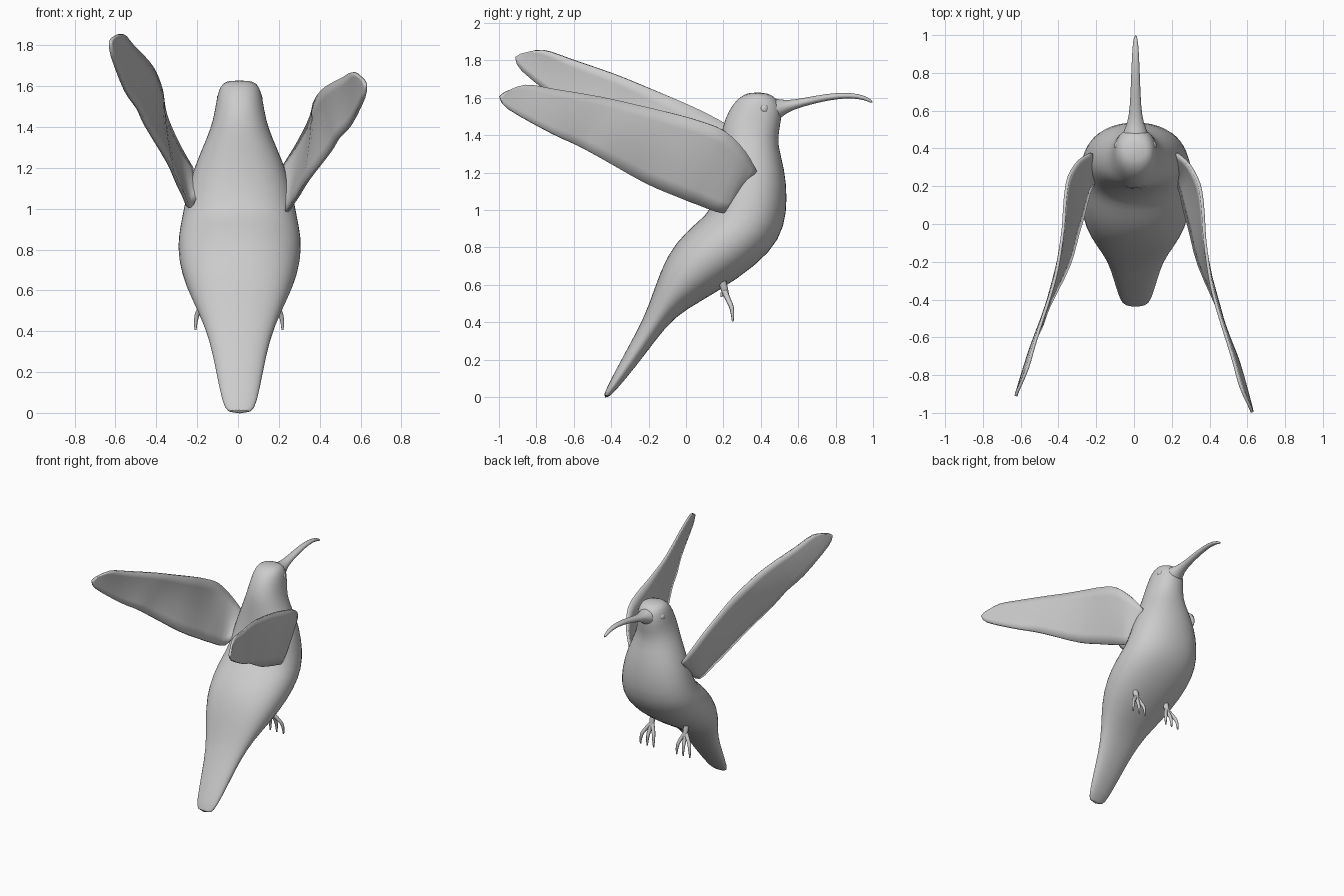
import bpy, bmesh, math
from mathutils import Vector, Matrix

cube = bpy.data.objects.get("Cube")
if cube:
    bpy.data.objects.remove(cube)

grey = bpy.data.materials.new("plain grey")
grey.use_nodes = True
COLOUR = (0.6, 0.6, 0.6, 1)
grey.diffuse_color = COLOUR
grey.node_tree.nodes["Principled BSDF"].inputs["Base Color"].default_value = COLOUR


def finish(name, bm, angle=60, subsurf=0, thickness=0):
    """Turn a bmesh into a smooth shaded object."""
    bmesh.ops.recalc_face_normals(bm, faces=bm.faces)
    mesh = bpy.data.meshes.new(name)
    bm.to_mesh(mesh)
    bm.free()
    mesh.materials.append(grey)
    ob = bpy.data.objects.new(name, mesh)
    bpy.context.collection.objects.link(ob)
    if thickness:
        mod = ob.modifiers.new("thickness", "SOLIDIFY")
        mod.thickness, mod.offset = thickness, 0
    if subsurf:
        mod = ob.modifiers.new("smooth", "SUBSURF")
        mod.levels = mod.render_levels = subsurf
    bpy.ops.object.select_all(action="DESELECT")
    bpy.context.view_layer.objects.active = ob
    ob.select_set(True)
    bpy.ops.object.shade_smooth_by_angle(angle=math.radians(angle))
    return ob


def bridge(bm, rows, closed):
    """Fill quads between successive rows of vertices."""
    for a, b in zip(rows, rows[1:]):
        n = len(a)
        for i in range(n if closed else n - 1):
            j = (i + 1) % n
            bm.faces.new((a[i], a[j], b[j], b[i]))


def loft(name, sections, count=20, power=0.92):
    """Skin rounded sections given as back y, z, front y, z, half width."""
    bm = bmesh.new()
    rows = []
    for by, bz, fy, fz, w in sections:
        mid = Vector((.008, (by + fy) / 2, (bz + fz) / 2))
        half = Vector((0, (fy - by) / 2, (fz - bz) / 2))
        row = []
        for i in range(count):
            t = math.tau * i / count
            c, s = (math.copysign(abs(v) ** power, v) for v in (math.cos(t), math.sin(t)))
            row.append(bm.verts.new(mid + half * c + Vector((w * s, 0, 0))))
        rows.append(row)
    bridge(bm, rows, True)
    bm.faces.new(rows[0])
    bm.faces.new(rows[-1])
    return finish(name, bm, subsurf=1)


# Body, tail and head in one skin
loft("body", [
    (-.445, .0, -.42, -.008, .06),
    (-.42, .06, -.37, .04, .085),
    (-.33, .23, -.27, .16, .115),
    (-.22, .43, -.165, .30, .148),
    (-.17, .58, -.06, .43, .205),
    (-.10, .77, .08, .51, .27),
    (0, .885, .28, .63, .305),
    (.07, .945, .46, .775, .305),
    (.13, 1.0, .53, .91, .285),
    (.165, 1.12, .545, 1.06, .26),
    (.18, 1.24, .53, 1.22, .215),
    (.185, 1.35, .49, 1.35, .16),
    (.19, 1.44, .50, 1.43, .13),
    (.225, 1.53, .52, 1.53, .115),
    (.275, 1.60, .49, 1.595, .10),
    (.34, 1.632, .44, 1.627, .065),
])

# Long curved bill flaring into the face
loft("bill", [
    (.39, 1.61, .41, 1.45, .095),
    (.48, 1.60, .49, 1.47, .07),
    (.53, 1.585, .535, 1.52, .044),
    (.62, 1.597, .625, 1.553, .03),
    (.76, 1.625, .765, 1.588, .025),
    (.88, 1.630, .88, 1.600, .02),
    (.96, 1.612, .955, 1.588, .015),
    (1.005, 1.580, .995, 1.568, .007),
], count=12, power=1)

# Wing stations: leading point and trailing point
STATIONS = [
    ((.225, .375, 1.21), (.195, .265, 1.06)),
    ((.29, .315, 1.315), (.235, .205, .985)),
    ((.345, .21, 1.42), (.27, .06, 1.03)),
    ((.365, .075, 1.475), (.295, -.03, 1.065)),
    ((.375, -.085, 1.52), (.345, -.22, 1.145)),
    ((.405, -.3, 1.57), (.45, -.46, 1.28)),
    ((.445, -.46, 1.605), (.49, -.58, 1.345)),
    ((.52, -.70, 1.645), (.55, -.72, 1.41)),
    ((.565, -.86, 1.668), (.615, -.95, 1.54)),
    ((.615, -.97, 1.63), (.625, -.997, 1.607)),
]


def smooth_path(points, steps=3):
    """Smooth path through the given points."""
    pts = [Vector(p) for p in points]
    last = len(pts) - 1
    path = []
    for i in range(last):
        p0, p1, p2, p3 = pts[max(i - 1, 0)], pts[i], pts[i + 1], pts[min(i + 2, last)]
        for k in range(steps):
            t = k / steps
            path.append(p1 + (p2 - p0) * t / 2
                        + (p0 * 2 - p1 * 5 + p2 * 4 - p3) * t ** 2 / 2
                        + (p1 * 3 - p0 - p2 * 3 + p3) * t ** 3 / 2)
    return path + [pts[-1]]


def wing(name, side, lift):
    """Thin cambered wing, raised about the shoulder."""
    bm = bmesh.new()
    rows = []
    for a, b in zip(*(smooth_path(edge) for edge in zip(*STATIONS))):
        row = []
        for i in range(7):
            t = i / 6
            p = a.lerp(b, t)
            p.x += 0.02 * (a - b).length * math.sin(math.pi * t)
            row.append(bm.verts.new(p))
        rows.append(row)
    bridge(bm, rows, False)
    shoulder = Vector((0, .3, 1.2))
    bmesh.ops.rotate(bm, verts=bm.verts, cent=shoulder,
                     matrix=Matrix.Rotation(-math.radians(lift), 3, "X"))
    bmesh.ops.scale(bm, verts=bm.verts, vec=(side, 1, 1))
    finish(name, bm, angle=40, thickness=0.016)


wing("left_wing", 1, 0)
wing("right_wing", -1, 9.6)


def limb(name, points, radii):
    """Tapered round limb along a path."""
    curve = bpy.data.curves.new(name, "CURVE")
    curve.dimensions = "3D"
    curve.bevel_depth, curve.bevel_resolution = 1, 2
    curve.use_fill_caps = True
    spline = curve.splines.new("NURBS")
    spline.points.add(len(points) - 1)
    spline.use_endpoint_u = True
    spline.order_u = 3
    spline.resolution_u = 5
    for pt, co, r in zip(spline.points, points, radii):
        pt.co = (*co, 1)
        pt.radius = r
    curve.materials.append(grey)
    bpy.context.collection.objects.link(bpy.data.objects.new(name, curve))


for side, word in ((1, "left"), (-1, "right")):
    # Eye
    bm = bmesh.new()
    bmesh.ops.create_uvsphere(bm, u_segments=16, v_segments=10, radius=.028)
    bmesh.ops.translate(bm, verts=bm.verts, vec=(.008 + side * .084, .415, 1.54))
    finish(word + "_eye", bm)
    # Leg, three front toes and a short back toe
    x = .145 * side + .005
    limb(word + "_leg", [(x, .19, .63), (x, .205, .58), (x, .215, .54)], [.022, .02, .016])
    for i, dx in enumerate((-.045, .01, .068)):
        dx *= side
        limb(f"{word}_toe_{i + 1}",
             [(x, .205, .57), (x + dx * .6, .225, .52), (x + dx, .25, .47), (x + dx, .25, .405)],
             [.016, .014, .012, .005])
    limb(word + "_back_toe", [(x, .21, .57), (x, .19, .56), (x, .19, .535)], [.013, .01, .005])
